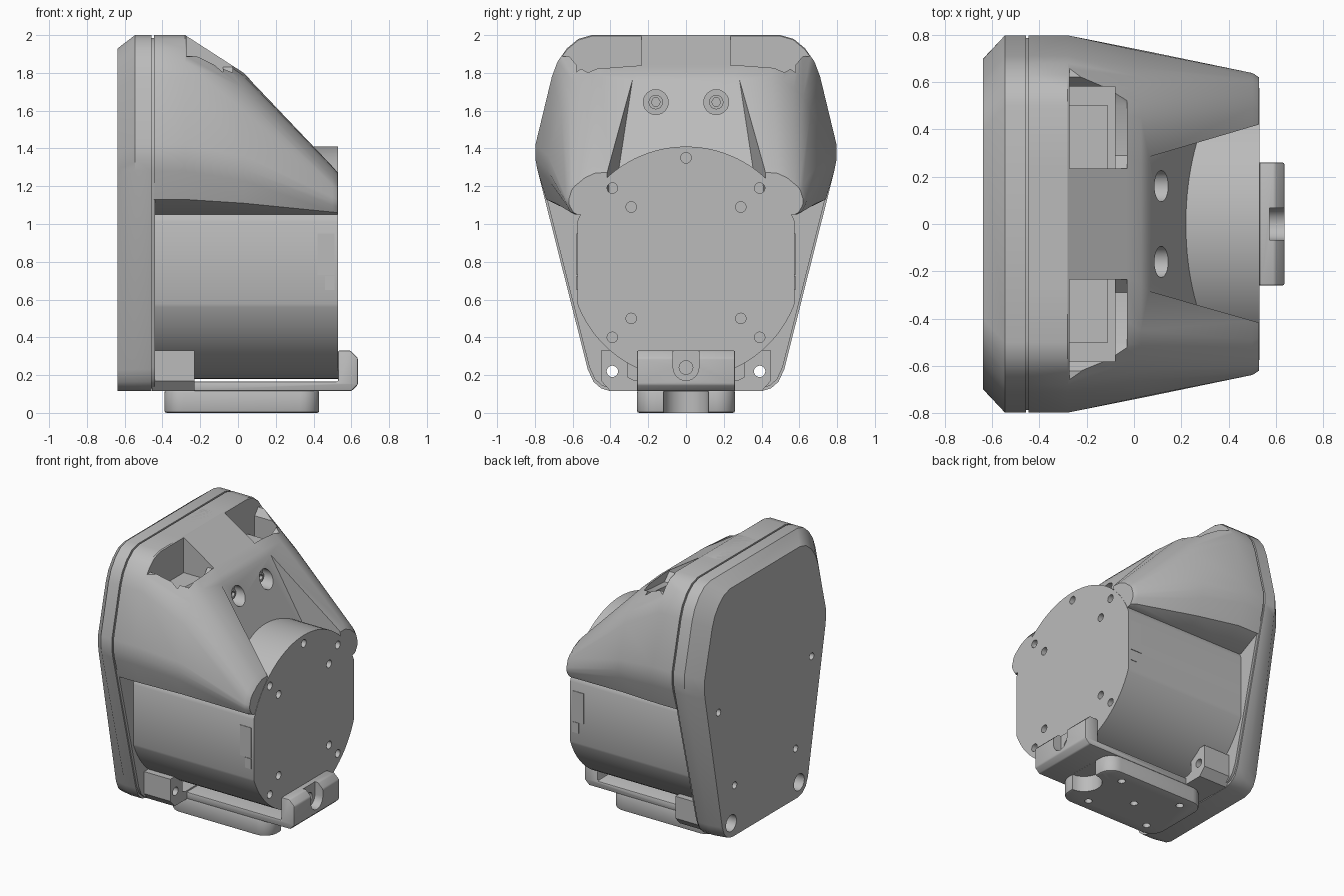
import bpy, bmesh, math

cube = bpy.data.objects.get("Cube")
if cube:
    bpy.data.objects.remove(cube)

grey = bpy.data.materials.new("housing grey")
grey.use_nodes = True
grey.diffuse_color = (0.5, 0.5, 0.5, 1)
grey.node_tree.nodes["Principled BSDF"].inputs["Base Color"].default_value = (0.5, 0.5, 0.5, 1)

PLACE = {"x": lambda p, d: (d, p[0], p[1]),
         "y": lambda p, d: (p[0], d, p[1]),
         "z": lambda p, d: (p[0], p[1], d)}


def loft(name, rings):
    """Skin a list of closed rings of 3D points and cap both ends."""
    bm = bmesh.new()
    loops = [[bm.verts.new(p) for p in ring] for ring in rings]
    n = len(loops[0])
    for a, b in zip(loops, loops[1:]):
        for i in range(n):
            j = (i + 1) % n
            bm.faces.new((a[i], a[j], b[j], b[i]))
    bm.faces.new(loops[0])
    bm.faces.new(loops[-1])
    bmesh.ops.recalc_face_normals(bm, faces=bm.faces)
    mesh = bpy.data.meshes.new(name)
    bm.to_mesh(mesh)
    bm.free()
    mesh.materials.append(grey)
    obj = bpy.data.objects.new(name, mesh)
    bpy.context.collection.objects.link(obj)
    return obj


def prism(name, pts, axis, lo, hi):
    return loft(name, [[PLACE[axis](p, d) for p in pts] for d in (lo, hi)])


def box(name, x, y, z):
    return prism(name, [(x[0], y[0]), (x[1], y[0]), (x[1], y[1]), (x[0], y[1])], "z", *z)


def circle(u, v, r, n=24):
    return [(u + r * math.cos(math.tau * i / n), v + r * math.sin(math.tau * i / n)) for i in range(n)]


def rod(name, u, v, r, axis, lo, hi, n=24):
    return prism(name, circle(u, v, r, n), axis, lo, hi)


def apply(obj, mod):
    with bpy.context.temp_override(object=obj, active_object=obj, selected_objects=[obj]):
        bpy.ops.object.modifier_apply(modifier=mod.name)


def cut(obj, *cutters):
    for c in cutters:
        m = obj.modifiers.new("cut", "BOOLEAN")
        m.operation, m.solver, m.object = "DIFFERENCE", "EXACT", c
        apply(obj, m)
        bpy.data.objects.remove(c)


def bevel(obj, width, segments=3):
    m = obj.modifiers.new("bevel", "BEVEL")
    m.width, m.segments, m.limit_method = width, segments, "ANGLE"
    m.angle_limit = math.radians(40)
    apply(obj, m)


def mirror(half):
    return half + [(-y, z) for y, z in reversed(half)]


# Back cover: tapered outline, chamfered toward the rear
outline = mirror([(0.4, 0.115), (0.45, 0.13), (0.49, 0.165), (0.52, 0.23), (0.785, 1.28),
                  (0.797, 1.34), (0.797, 1.42), (0.71, 1.78), (0.68, 1.86), (0.63, 1.93),
                  (0.57, 1.98), (0.5, 2.0)])


def inset(p):
    y, z = p
    rise = (z - 0.115) / 1.885
    dy = 0.02 + 0.08 * min(1, rise * 1.5)
    return (y - math.copysign(dy, y), z - 0.07 * rise)


cover = loft("back_cover", [[PLACE["x"](p, -0.637) for p in map(inset, outline)],
                            [PLACE["x"](p, -0.545) for p in outline],
                            [PLACE["x"](p, -0.457) for p in outline]])
for s in (-1, 1):
    cut(cover, rod("cutter", s * 0.39, 0.22, 0.03, "x", -0.7, -0.4),
        rod("cutter", s * 0.39, 0.22, 0.06, "x", -0.7, -0.56),
        rod("cutter", s * 0.35, 0.48, 0.025, "x", -0.7, -0.6),
        rod("cutter", s * 0.535, 1.08, 0.025, "x", -0.7, -0.6))

# Recessed seam between cover and hood
seam = [(y * 0.985, 1.05 + (z - 1.05) * 0.985) for y, z in outline]
gasket = prism("seam_gasket", seam, "x", -0.47, -0.44)
for s in (-1, 1):
    cut(gasket, rod("cutter", s * 0.39, 0.22, 0.03, "x", -0.7, -0.4))

# Hood: lofted from the full outline to a narrow front lip
full = [(0.575, 1.05), (0.74, 1.13), (0.785, 1.28), (0.797, 1.34), (0.797, 1.42), (0.71, 1.78),
        (0.68, 1.86), (0.63, 1.93), (0.57, 1.98), (0.5, 2.0), (0.25, 2.0)]
middle = [(0.575, 1.05), (0.69, 1.11), (0.725, 1.23), (0.735, 1.29), (0.73, 1.36), (0.66, 1.6),
          (0.62, 1.67), (0.57, 1.72), (0.51, 1.76), (0.45, 1.785), (0.25, 1.8)]
lip = [(0.575, 1.05), (0.595, 1.06), (0.613, 1.09), (0.62, 1.11), (0.62, 1.13), (0.605, 1.18),
       (0.59, 1.2), (0.565, 1.22), (0.535, 1.245), (0.48, 1.27), (0.25, 1.28)]
near_lip = [(m[0] * 0.05 + l[0] * 0.95 + 0.012, m[1] * 0.06 + l[1] * 0.94) for m, l in zip(middle, lip)]
sections = [(-0.445, full), (-0.28, full), (0.03, middle), (0.5, near_lip), (0.528, lip)]
hood = loft("hood", [[PLACE["x"](p, x) for p in mirror(h)] for x, h in sections])

# Flared front recess in the hood
recess = loft("cutter", [
    [(0.025, -0.27, 1.85), (0.025, 0.27, 1.85), (0.40, 0.40, 1.0), (0.40, -0.40, 1.0)],
    [(1.0, -0.5, 1.85), (1.0, 0.5, 1.85), (1.0, 0.55, 1.0), (1.0, -0.55, 1.0)]])
cut(hood, recess)

# Top pockets with inner blocks, and counterbored screws in the recess
for s in (-1, 1):
    notch = [(0.235, 2.1), (0.235, 1.83), (0.29, 1.775), (0.5, 1.79), (0.57, 1.83), (0.62, 1.89),
             (0.7, 1.88), (0.75, 2.1)]
    cut(hood, prism("cutter", [(s * y, z) for y, z in notch], "x", -0.272, -0.03),
        box("cutter", (-0.272, -0.08), sorted((s * 0.235, s * 0.58)), (1.6, 1.95)),
        rod("cutter", s * 0.16, 1.645, 0.066, "x", 0.04, 0.5))
    side = "left" if s > 0 else "right"
    box("pocket_block_" + side, (-0.275, -0.11), sorted((s * 0.23, s * 0.5)), (1.55, 1.74))
    screw = rod("recess_screw_" + side, s * 0.16, 1.645, 0.038, "x", 0.03, 0.07)
    cut(screw, rod("cutter", s * 0.16, 1.645, 0.024, "x", 0.05, 0.1, 6))

# Top centre tab
tab = box("top_tab", (-0.442, -0.268), (-0.22, 0.22), (1.84, 2.0))
bevel(tab, 0.02)

# Round body with flattened sides
body = rod("motor_body", 0, 0.795, 0.615, "x", -0.45, 0.53, 96)
for s in (-1, 1):
    cut(body, box("cutter", (-1, 1), sorted((s * 0.575, s * 0.8)), (0, 2)))
    for y, z in ((0.39, 1.19), (0.29, 1.09), (0.29, 0.5), (0.39, 0.4)):
        cut(body, rod("cutter", s * y, z, 0.028, "x", 0.47, 0.6, 16))
    side = "left" if s > 0 else "right"
    # Thin side label: tall frame with a short foot
    ys = sorted((s * 0.574, s * 0.579))
    box("side_label_" + side, (0.42, 0.51), ys, (0.73, 0.95))
    box("side_label_foot_" + side, (0.46, 0.51), ys, (0.65, 0.725))
cut(body, rod("cutter", 0, 1.35, 0.028, "x", 0.47, 0.6, 16))

# Mount bracket with raised front lug
bracket = prism("mount_bracket", [(-0.24, 0.115), (0.60, 0.115), (0.635, 0.15), (0.635, 0.29),
                                  (0.595, 0.33), (0.53, 0.33), (0.53, 0.165), (-0.24, 0.165)],
                "y", -0.26, 0.26)
bevel(bracket, 0.008, 2)
cut(bracket, rod("cutter", 0, 0.24, 0.068, "x", 0.572, 0.7),
    box("cutter", (0.572, 0.7), (-0.068, 0.068), (0.24, 0.4)),
    rod("cutter", 0, 0.24, 0.036, "x", 0.5, 0.6))

# Rear crossbar and lugs
box("bracket_crossbar", (-0.45, -0.23), (-0.3, 0.3), (0.115, 0.175))
for s in (-1, 1):
    lug = prism("rear_lug_" + ("left" if s > 0 else "right"),
                [(s * y, z) for y, z in ((0.27, 0.115), (0.40, 0.115), (0.45, 0.17), (0.45, 0.33),
                                         (0.31, 0.33), (0.31, 0.19), (0.27, 0.17))],
                "x", -0.455, -0.23)
    cut(lug, rod("cutter", s * 0.39, 0.22, 0.03, "x", -0.6, 0))

# Foot pad: rounded corners, scalloped front, screw holes below
corners = []
for cx, cy, start in ((0.33, 0.16, 0), (-0.29, 0.16, 90), (-0.29, -0.16, 180), (0.33, -0.16, 270)):
    for k in range(7):
        a = math.radians(start + 15 * k)
        corners.append((cx + 0.1 * math.cos(a), cy + 0.1 * math.sin(a)))
foot = prism("foot_pad", corners, "z", 0.0, 0.12)
bevel(foot, 0.012, 2)
cut(foot, rod("cutter", 0.43, 0, 0.12, "z", -0.1, 0.114))
for x, y in ((0, 0), (0.25, 0.17), (0.25, -0.17), (-0.25, 0.17), (-0.25, -0.17)):
    cut(foot, rod("cutter", x, y, 0.026, "z", -0.1, 0.06, 16))

# Smooth shading with sharp edges kept
bpy.ops.object.select_all(action="DESELECT")
for obj in bpy.context.collection.objects:
    if obj.type == "MESH":
        obj.select_set(True)
        bpy.context.view_layer.objects.active = obj
bpy.ops.object.shade_smooth_by_angle(angle=math.radians(32))
